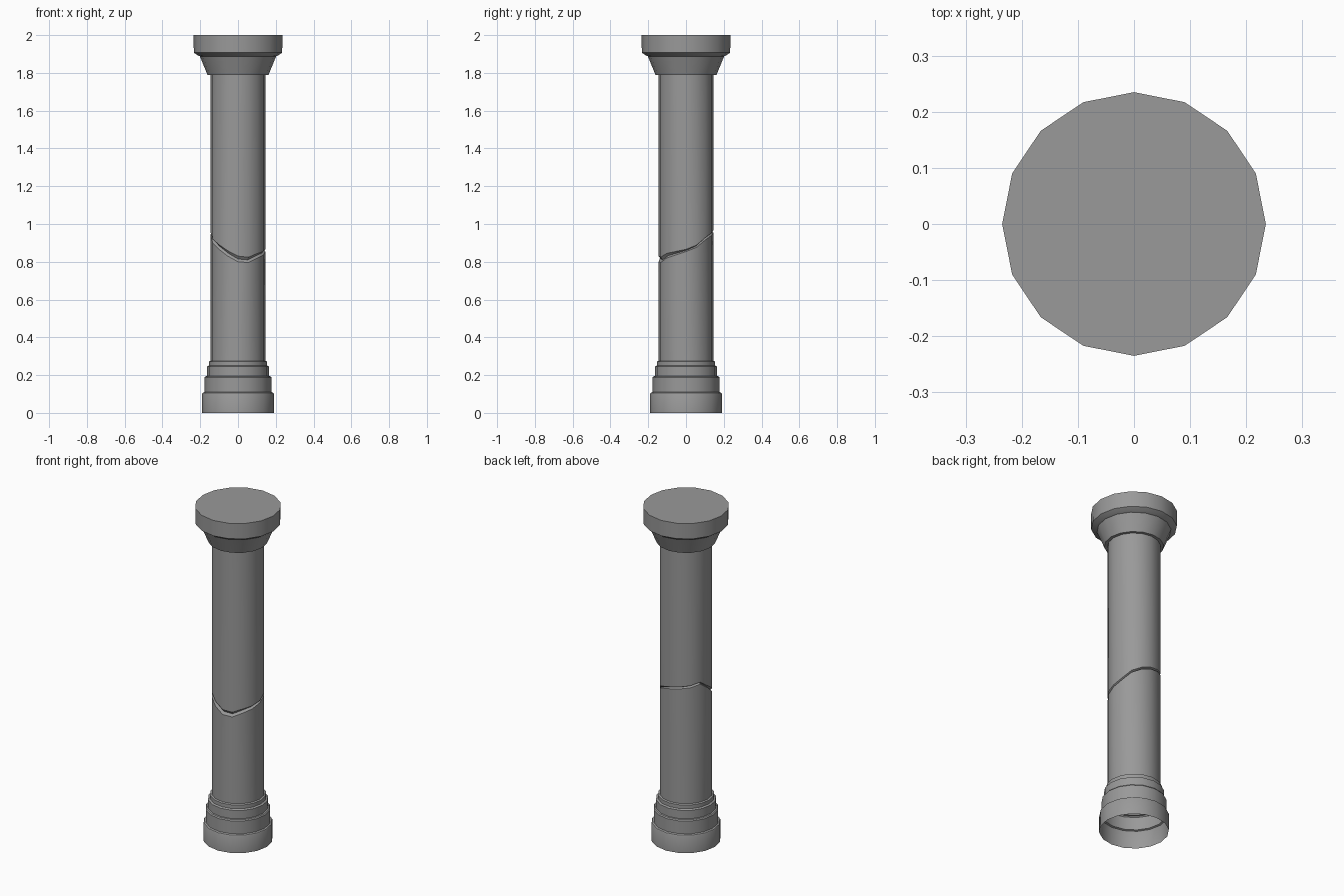
import bpy, bmesh, math

if "Cube" in bpy.data.objects:
    bpy.data.objects.remove(bpy.data.objects["Cube"])

SIDES = 16

# Dark grey stone
stone = bpy.data.materials.new("dark_stone")
stone.diffuse_color = (0.32, 0.32, 0.32, 1)
stone.use_nodes = True
stone.node_tree.nodes["Principled BSDF"].inputs["Base Color"].default_value = stone.diffuse_color


def lathe(name, rings, cap_top=False):
    """Each ring is (radius, height); height may be a list with one value per side."""
    bm = bmesh.new()
    loops = []
    for r, z in rings:
        loop = []
        for i in range(SIDES):
            a = 2 * math.pi * i / SIDES
            h = z[i] if isinstance(z, list) else z
            loop.append(bm.verts.new((r * math.cos(a), r * math.sin(a), h)))
        loops.append(loop)
    for lo, hi in zip(loops, loops[1:]):
        for i in range(SIDES):
            j = (i + 1) % SIDES
            bm.faces.new((lo[i], lo[j], hi[j], hi[i]))
    if cap_top:
        bm.faces.new(loops[-1])
    mesh = bpy.data.meshes.new(name)
    bm.to_mesh(mesh)
    bm.free()
    mesh.materials.append(stone)
    obj = bpy.data.objects.new(name, mesh)
    bpy.context.collection.objects.link(obj)
    bpy.ops.object.select_all(action='DESELECT')
    obj.select_set(True)
    bpy.context.view_layer.objects.active = obj
    bpy.ops.object.shade_smooth_by_angle(angle=math.radians(30))
    return obj


# Stepped base, open underneath
lathe("base", [(0.190, 0), (0.190, 0.10), (0.187, 0.106), (0.178, 0.110),
               (0.178, 0.187), (0.173, 0.193), (0.165, 0.195),
               (0.165, 0.245), (0.154, 0.250), (0.154, 0.272), (0.145, 0.276)])

# Jagged crack line around the shaft, lowest at the front, highest at back left
crack = [0.86, 0.882, 0.922, 0.945, 0.96, 0.97, 0.978, 0.99,
         0.95, 0.91, 0.88, 0.845, 0.815, 0.81, 0.832, 0.845]
half = [0.006 + 0.009 * max(0, -math.sin(2 * math.pi * i / SIDES)) for i in range(SIDES)]
lower_lip = [c - h for c, h in zip(crack, half)]
upper_lip = [c + h for c, h in zip(crack, half)]

# Shaft with the crack cut in as a shallow groove
lathe("shaft", [(0.145, 0.276), (0.145, lower_lip), (0.134, crack),
                (0.145, upper_lip), (0.145, 1.79)])

# Flared capital with a bevelled top slab
lathe("capital", [(0.145, 1.79), (0.162, 1.79), (0.168, 1.805), (0.202, 1.888),
                  (0.212, 1.892), (0.234, 1.907), (0.235, 2.0)], cap_top=True)
